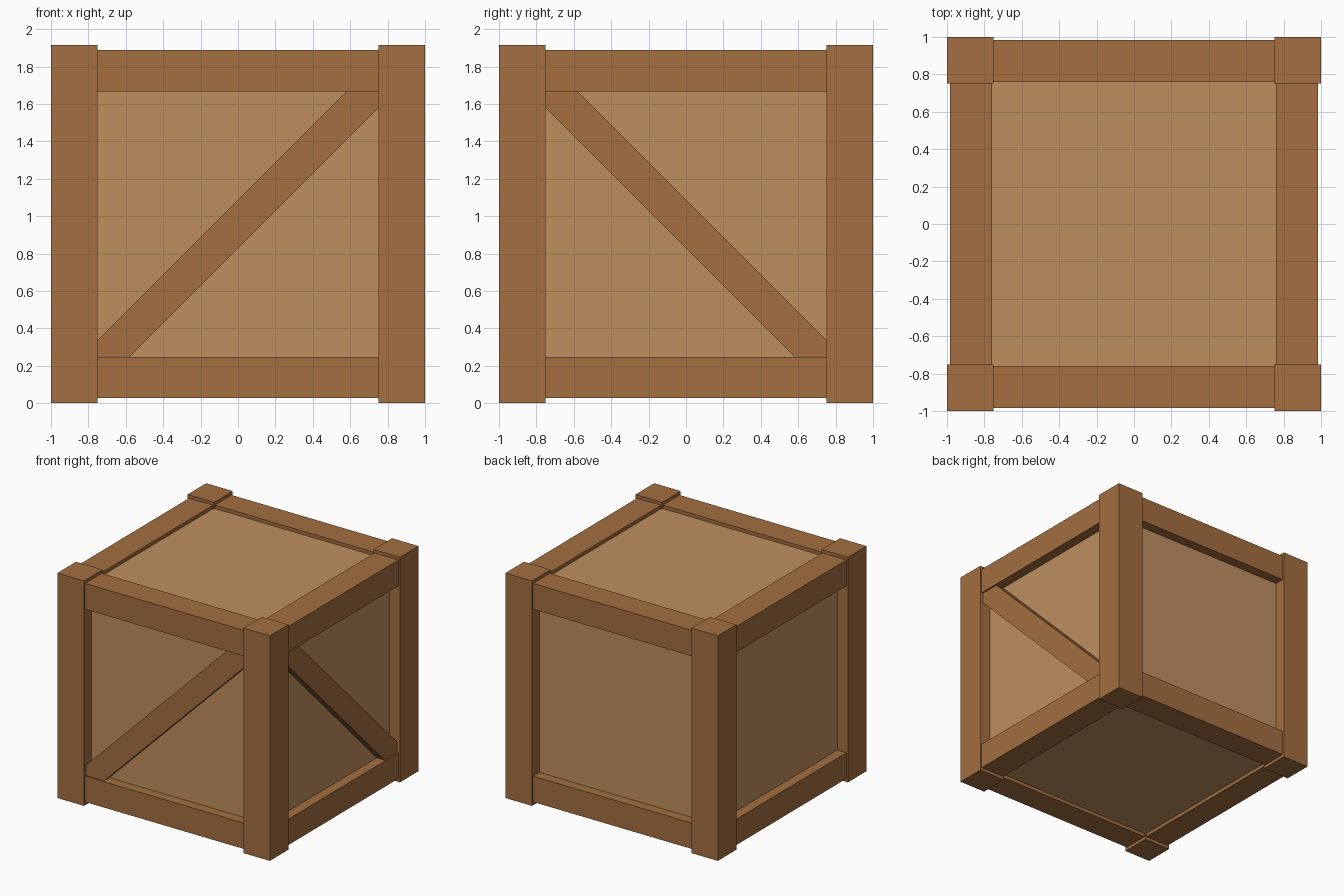
import bpy
from math import radians
from mathutils import Matrix, Vector

cube = bpy.data.objects.get("Cube")
if cube:
    bpy.data.objects.remove(cube, do_unlink=True)


def material(name, rgb):
    mat = bpy.data.materials.new(name)
    mat.use_nodes = True
    mat.diffuse_color = (*rgb, 1)
    mat.node_tree.nodes["Principled BSDF"].inputs["Base Color"].default_value = (*rgb, 1)
    return mat


FRAME = material("dark_wood", (0.366, 0.156, 0.051))
PANEL = material("light_wood", (0.515, 0.275, 0.114))
MID = 0.9575  # height of the crate's centre


def box(name, low, high, mat, turn=Matrix()):
    """Box between two corners given relative to the crate's centre, then turned about it."""
    low, high = Vector(low), Vector(high)
    bpy.ops.mesh.primitive_cube_add(size=1)
    obj = bpy.context.object
    obj.name = name
    size = Matrix.Diagonal((*(high - low), 1))
    obj.data.transform(turn @ Matrix.Translation((low + high) / 2) @ size)
    obj.location.z = MID
    obj.data.materials.append(mat)
    return obj


# Inner box of light panels
box("inner_box", (-0.9, -0.9, -0.9), (0.9, 0.9, 0.9), PANEL)

# Four corner posts
for sx, side in ((-1, "right"), (1, "left")):
    for sy, end in ((-1, "front"), (1, "back")):
        x, y = sorted((sx * 0.75, sx)), sorted((sy * 0.75, sy))
        box(f"{end}_{side}_post", (x[0], y[0], -MID), (x[1], y[1], MID), FRAME)

# Rails along the top and bottom of each side
for i, side in enumerate(("front", "left", "back", "right")):
    turn = Matrix.Rotation(radians(90 * i), 4, "Z")
    box(f"{side}_top_rail", (-0.8, -0.985, 0.71), (0.8, -0.76, 0.93), FRAME, turn)
    box(f"{side}_bottom_rail", (-0.8, -0.985, -0.93), (0.8, -0.76, -0.71), FRAME, turn)

# Diagonal braces on two neighbouring sides, their ends hidden in the frame
for side, spin, tilt in (("front", 0, -45), ("left", 90, 45)):
    turn = Matrix.Rotation(radians(spin), 4, "Z") @ Matrix.Rotation(radians(tilt), 4, "Y")
    box(f"{side}_brace", (-1.16, -0.972, -0.092), (1.16, -0.88, 0.092), FRAME, turn)
